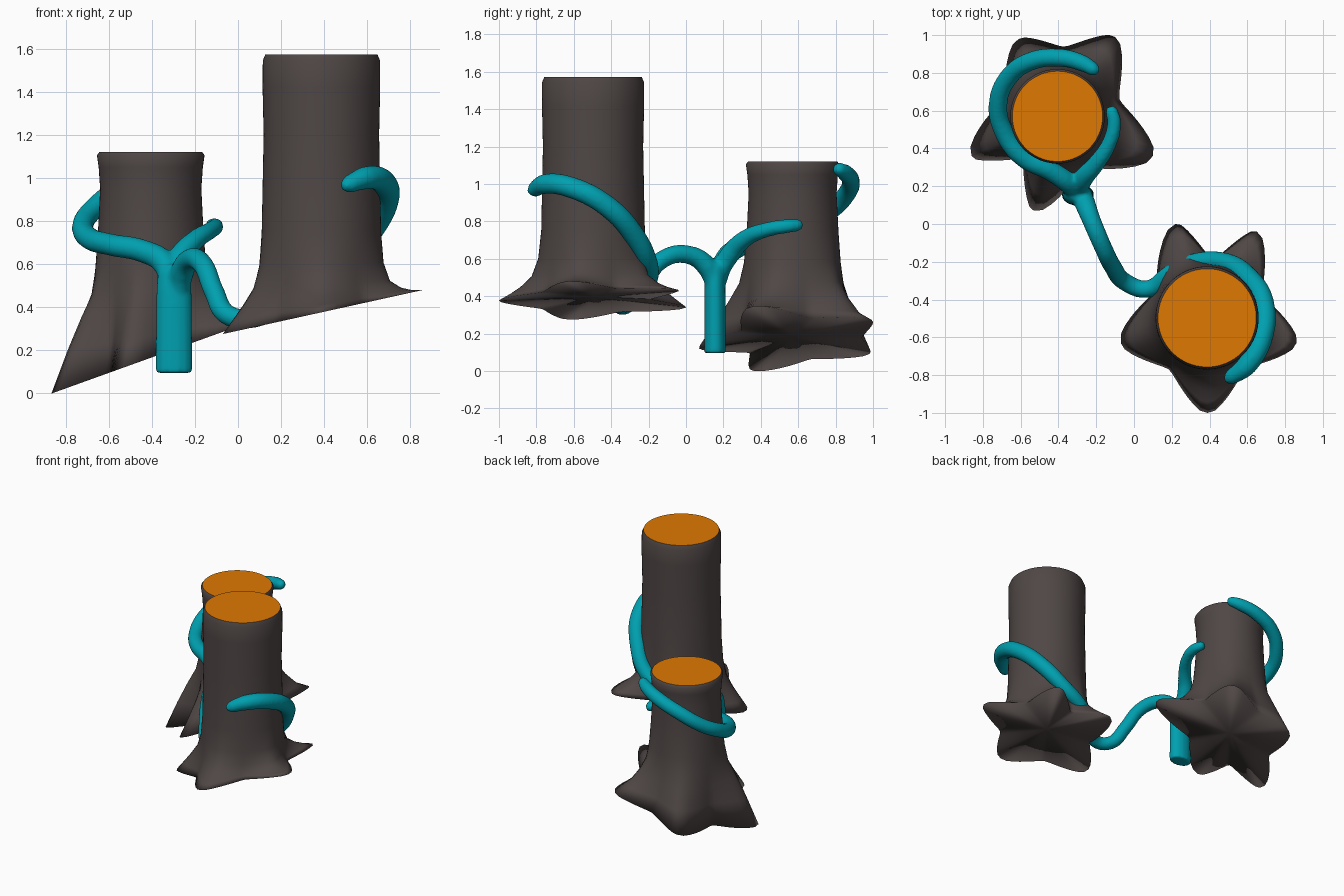
import bpy, bmesh, math

if "Cube" in bpy.data.objects:
    bpy.data.objects.remove(bpy.data.objects["Cube"])


def material(name, rgb):
    m = bpy.data.materials.new(name)
    m.diffuse_color = (*rgb, 1)
    m.use_nodes = True
    m.node_tree.nodes["Principled BSDF"].inputs["Base Color"].default_value = m.diffuse_color
    return m


BARK = material("dark_bark", (0.078, 0.063, 0.060))
WOOD = material("orange_cut_wood", (0.74, 0.19, 0.001))
TEAL = material("teal_vine", (0.0, 0.35, 0.43))


def smooth(ob, angle):
    bpy.ops.object.select_all(action='DESELECT')
    ob.select_set(True)
    bpy.context.view_layer.objects.active = ob
    bpy.ops.object.shade_smooth_by_angle(angle=math.radians(angle))


# Stump: star-shaped root outline on a sloped base, lofted up to a round trunk.
# tips: root end points; valleys: radius between consecutive tips
# rings: (height, share of slope, share of root outline, trunk radius)
def stump(name, centre, tips, valleys, slope, rings, steps=16):
    cx, cy = centre
    polar = [(math.atan2(y - cy, x - cx), math.hypot(x - cx, y - cy)) for x, y in tips]
    outline = []
    for i, (a0, r0) in enumerate(polar):
        a1, r1 = polar[(i + 1) % len(polar)]
        while a1 < a0:
            a1 += math.tau
        for k in range(steps):
            u = k / steps
            tip = r0 if u < 0.5 else r1
            w = abs(2 * u - 1)
            if w > 0.8:  # rounded root ends
                w -= (w - 0.8) ** 2 / 0.4
            outline.append((a0 + (a1 - a0) * u, valleys[i] + (tip - valleys[i]) * (w / 0.9) ** 1.5))
    bm = bmesh.new()
    loops = []
    for z, tilt, root, radius in rings:
        loop = []
        for a, r in outline:
            rr = radius + (r - radius) * root
            dx, dy = rr * math.cos(a), rr * math.sin(a)
            loop.append(bm.verts.new((cx + dx, cy + dy, z + slope * tilt * dx)))
        loops.append(loop)
    n = len(outline)
    for low, high in zip(loops, loops[1:]):
        for i in range(n):
            j = (i + 1) % n
            bm.faces.new((low[i], low[j], high[j], high[i]))
    # underside
    hub = bm.verts.new((cx, cy, rings[0][0] + 0.02))
    for i in range(n):
        bm.faces.new((loops[0][(i + 1) % n], loops[0][i], hub))
    # cut top
    bm.faces.new(loops[-1]).material_index = 1
    bmesh.ops.recalc_face_normals(bm, faces=bm.faces)
    me = bpy.data.meshes.new(name)
    bm.to_mesh(me)
    bm.free()
    me.materials.append(BARK)
    me.materials.append(WOOD)
    ob = bpy.data.objects.new(name, me)
    bpy.context.collection.objects.link(ob)
    smooth(ob, 180)
    # crisp rim around the cut
    rim = [p for p in me.polygons if p.material_index == 1][0]
    keys = set(rim.edge_keys)
    for e in me.edges:
        if e.key in keys:
            e.use_edge_sharp = True


stump("short_stump", (-0.405, 0.57),
      [(0.10, 0.36), (-0.10, 0.99), (-0.61, 0.98), (-0.86, 0.36), (-0.53, 0.07)],
      [0.34, 0.37, 0.30, 0.30, 0.31], 0.36,
      [(0.165, 1, 1, 0.26), (0.27, 0.5, 0.65, 0.26), (0.38, 0.2, 0.36, 0.255),
       (0.47, 0.1, 0.14, 0.255), (0.58, 0, 0.04, 0.252), (0.75, 0, 0, 0.245),
       (0.95, 0, 0, 0.235), (1.05, 0, 0, 0.242), (1.105, 0, 0, 0.25), (1.12, 0, 0, 0.239)])

stump("tall_stump", (0.387, -0.497),
      [(0.86, -0.63), (0.65, -0.04), (0.22, 0.0), (-0.07, -0.63), (0.39, -1.0)],
      [0.32, 0.31, 0.31, 0.34, 0.34], 0.22,
      [(0.376, 1, 1, 0.28), (0.41, 0.75, 0.74, 0.28), (0.45, 0.5, 0.48, 0.28),
       (0.505, 0.25, 0.22, 0.28), (0.60, 0.1, 0.06, 0.28), (0.75, 0, 0, 0.277),
       (1.0, 0, 0, 0.272), (1.2, 0, 0, 0.268), (1.42, 0, 0, 0.273),
       (1.545, 0, 0, 0.272), (1.573, 0, 0, 0.260)])


# Vine part: smooth tube through points (x, y, z, radius)
def vine(name, pts, flatten_y=1.0):
    cu = bpy.data.curves.new(name, 'CURVE')
    cu.dimensions = '3D'
    cu.bevel_depth = 1.0
    cu.bevel_resolution = 5
    cu.resolution_u = 8
    cu.use_fill_caps = True
    sp = cu.splines.new('BEZIER')
    sp.bezier_points.add(len(pts) - 1)
    for bp, (x, y, z, r) in zip(sp.bezier_points, pts):
        bp.co = (x, y, z)
        bp.radius = r
        bp.handle_left_type = bp.handle_right_type = 'AUTO'
    tmp = bpy.data.objects.new(name + "_path", cu)
    bpy.context.collection.objects.link(tmp)
    bpy.context.view_layer.update()
    me = bpy.data.meshes.new_from_object(tmp.evaluated_get(bpy.context.evaluated_depsgraph_get()))
    bpy.data.objects.remove(tmp)
    y0 = pts[0][1]
    for v in me.vertices:
        v.co.y = y0 + (v.co.y - y0) * flatten_y
    ob = bpy.data.objects.new(name, me)
    bpy.context.collection.objects.link(ob)
    return ob


# upright stem between the stumps
stem = vine("vine", [(-0.297, 0.155, 0.095, 0.087), (-0.297, 0.155, 0.35, 0.085),
                     (-0.297, 0.155, 0.48, 0.083), (-0.297, 0.160, 0.56, 0.076),
                     (-0.297, 0.165, 0.595, 0.05)], 0.68)

# branch spiralling around the short stump
wrap_a = vine("short_stump_wrap", [
    (-0.31, 0.16, 0.46, 0.05), (-0.34, 0.21, 0.60, 0.056), (-0.44, 0.28, 0.66, 0.054),
    (-0.59, 0.355, 0.69, 0.052), (-0.69, 0.49, 0.72, 0.052), (-0.72, 0.635, 0.78, 0.05),
    (-0.665, 0.775, 0.86, 0.05), (-0.55, 0.86, 0.95, 0.05), (-0.39, 0.88, 1.02, 0.049),
    (-0.27, 0.85, 1.06, 0.045), (-0.21, 0.815, 1.08, 0.036), (-0.19, 0.80, 1.085, 0.02)])

# small branch hugging the other side of the short stump
twig = vine("short_stump_twig", [
    (-0.30, 0.16, 0.50, 0.05), (-0.27, 0.24, 0.63, 0.054), (-0.20, 0.32, 0.71, 0.046),
    (-0.13, 0.43, 0.755, 0.04), (-0.105, 0.54, 0.775, 0.038), (-0.12, 0.60, 0.78, 0.034),
    (-0.127, 0.622, 0.78, 0.02)])

# long branch crossing over and spiralling around the tall stump
wrap_b = vine("tall_stump_wrap", [
    (-0.28, 0.16, 0.45, 0.05), (-0.26, 0.11, 0.56, 0.056), (-0.225, 0.02, 0.62, 0.05),
    (-0.165, -0.12, 0.60, 0.048), (-0.11, -0.23, 0.47, 0.048), (-0.05, -0.305, 0.365, 0.048),
    (0.07, -0.345, 0.35, 0.047), (0.19, -0.265, 0.41, 0.048), (0.32, -0.205, 0.48, 0.05),
    (0.48, -0.205, 0.58, 0.054), (0.60, -0.28, 0.73, 0.057), (0.685, -0.42, 0.88, 0.058),
    (0.675, -0.61, 0.98, 0.058), (0.595, -0.75, 1.0, 0.055), (0.515, -0.81, 0.97, 0.042),
    (0.485, -0.83, 0.955, 0.022)])

# fuse the vine into one body with soft forks
bpy.ops.object.select_all(action='DESELECT')
for part in (stem, wrap_a, twig, wrap_b):
    part.select_set(True)
bpy.context.view_layer.objects.active = stem
bpy.ops.object.join()
remesh = stem.modifiers.new("fuse", 'REMESH')
remesh.mode = 'VOXEL'
remesh.voxel_size = 0.011
soft = stem.modifiers.new("soften", 'SMOOTH')
soft.factor = 0.5
soft.iterations = 8
bpy.ops.object.modifier_apply(modifier="fuse")
bpy.ops.object.modifier_apply(modifier="soften")
stem.data.materials.clear()
stem.data.materials.append(TEAL)
for p in stem.data.polygons:
    p.material_index = 0
smooth(stem, 60)
